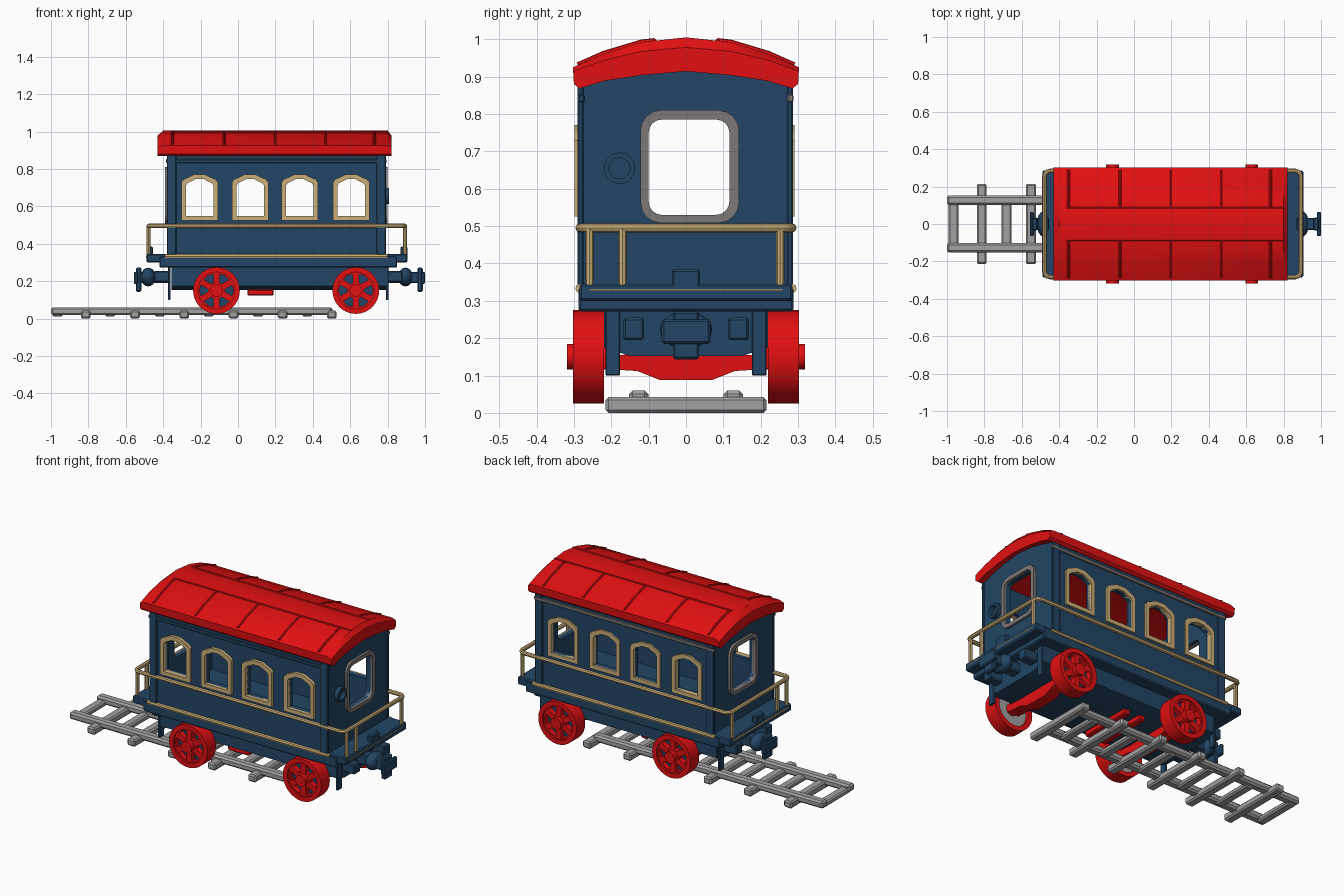
import bpy, bmesh, math
from mathutils import Matrix, Vector

if "Cube" in bpy.data.objects:
    bpy.data.objects.remove(bpy.data.objects["Cube"])


def mat(name, r, g, b):
    m = bpy.data.materials.new(name)
    m.diffuse_color = (r, g, b, 1)
    m.use_nodes = True
    m.node_tree.nodes["Principled BSDF"].inputs["Base Color"].default_value = m.diffuse_color
    return m


BLUE = mat("navy_blue", 0.016, 0.06, 0.13)
RED = mat("bright_red", 0.76, 0.005, 0.006)
TAN = mat("pale_brass", 0.60, 0.43, 0.19)
GREY = mat("rail_grey", 0.36, 0.36, 0.36)
DARK = mat("frame_grey", 0.20, 0.19, 0.185)

# local X, local Y, extrusion direction
SIDE = Matrix(((1, 0, 0), (0, 0, -1), (0, 1, 0))).to_4x4()   # drawn in x, z
END = Matrix(((0, 0, 1), (1, 0, 0), (0, 1, 0))).to_4x4()     # drawn in y, z
FLAT = Matrix.Identity(4)                                    # drawn in x, y


def add(name, me, m):
    me.materials.clear()
    me.materials.append(m)
    ob = bpy.data.objects.new(name, me)
    bpy.context.collection.objects.link(ob)
    return ob


def from_curve(name, cu, m, xf):
    tmp = bpy.data.objects.new("tmp", cu)
    bpy.context.collection.objects.link(tmp)
    dg = bpy.context.evaluated_depsgraph_get()
    me = bpy.data.meshes.new_from_object(tmp.evaluated_get(dg))
    bpy.data.objects.remove(tmp)
    bm = bmesh.new()
    bm.from_mesh(me)
    bmesh.ops.remove_doubles(bm, verts=bm.verts, dist=1e-5)
    bmesh.ops.transform(bm, matrix=xf, verts=bm.verts)
    bmesh.ops.recalc_face_normals(bm, faces=bm.faces)
    bm.to_mesh(me)
    bm.free()
    return add(name, me, m)


def spline(cu, pts, cyclic):
    s = cu.splines.new('POLY')
    s.points.add(len(pts) - 1)
    for p, c in zip(s.points, pts):
        p.co = (*c, 0, 1) if len(c) == 2 else (*c, 1)
    s.use_cyclic_u = cyclic


def panel(name, loops, lo, hi, plane, m):
    """Flat outline with holes, extruded between lo and hi on the world axis."""
    cu = bpy.data.curves.new(name, 'CURVE')
    cu.dimensions, cu.fill_mode = '2D', 'BOTH'
    cu.extrude = (hi - lo) / 2
    for pts in loops:
        spline(cu, pts, True)
    c = (lo + hi) / 2
    off = {id(SIDE): (0, c, 0), id(END): (c, 0, 0), id(FLAT): (0, 0, c)}[id(plane)]
    return from_curve(name, cu, m, Matrix.Translation(off) @ plane)


def tube(name, pts, r, m, cyclic=False):
    cu = bpy.data.curves.new(name, 'CURVE')
    cu.dimensions = '3D'
    cu.bevel_depth, cu.bevel_resolution, cu.use_fill_caps = r, 2, True
    spline(cu, pts, cyclic)
    return from_curve(name, cu, m, FLAT)


def box(name, x0, x1, y0, y1, z0, z1, m, bevel=0.006):
    bm = bmesh.new()
    bmesh.ops.create_cube(bm, size=1)
    bmesh.ops.scale(bm, vec=(x1 - x0, y1 - y0, z1 - z0), verts=bm.verts)
    bmesh.ops.translate(bm, vec=((x0 + x1) / 2, (y0 + y1) / 2, (z0 + z1) / 2), verts=bm.verts)
    if bevel:
        bmesh.ops.bevel(bm, geom=bm.edges[:], offset=bevel, segments=1, affect='EDGES')
    me = bpy.data.meshes.new(name)
    bm.to_mesh(me)
    bm.free()
    return add(name, me, m)


def ball(name, loc, scale, m):
    bm = bmesh.new()
    bmesh.ops.create_uvsphere(bm, u_segments=16, v_segments=10, radius=1)
    bmesh.ops.transform(bm, matrix=Matrix.Translation(loc) @ Matrix.Diagonal((*scale, 1)), verts=bm.verts)
    me = bpy.data.meshes.new(name)
    bm.to_mesh(me)
    bm.free()
    return add(name, me, m)


def circle(cx, cy, r, n=32):
    return [(cx + r * math.cos(2 * math.pi * i / n), cy + r * math.sin(2 * math.pi * i / n)) for i in range(n)]


def rrect(x0, x1, y0, y1, r, k=5):
    out = []
    for cx, cy, a0 in ((x1 - r, y1 - r, 0), (x0 + r, y1 - r, 90), (x0 + r, y0 + r, 180), (x1 - r, y0 + r, 270)):
        for i in range(k):
            a = math.radians(a0 + 90 * i / (k - 1))
            out.append((cx + r * math.cos(a), cy + r * math.sin(a)))
    return out


def arch(cx, w, z0, z1):
    """Window outline with shouldered top."""
    s = z1 - z0
    half = [(w, 0), (w, s * .83), (w * .85, s * .9), (w * .6, s * .94), (w * .3, s)]
    pts = half + [(-x, z) for x, z in reversed(half)]
    return [(cx + x, z0 + z) for x, z in pts]


# --- cabin walls with window openings and frames
windows = (-0.205, 0.065, 0.33, 0.605)
for side, y in (("front", -0.265), ("back", 0.265)):
    holes = [arch(c, 0.074, 0.548, 0.745) for c in windows]
    wall = [(-0.375, 0.32), (0.785, 0.32), (0.785, 0.885), (-0.375, 0.885)]
    panel(side + "_wall", [wall] + holes, y - 0.015, y + 0.015, SIDE, BLUE)
    yo = math.copysign(0.28, y)
    for c, h in zip(windows, holes):
        panel(side + "_window_frame", [arch(c, 0.098, 0.525, 0.77), h], yo - 0.018, yo + 0.01, SIDE, TAN)
    box(side + "_cornice", -0.385, 0.795, yo - 0.008, yo + 0.008, 0.832, 0.852,
        DARK if y > 0 else BLUE, 0.003)
    for x in (-0.355, 0.765):
        box(side + "_corner_post", x - 0.025, x + 0.025, yo - 0.01, yo + 0.006, 0.34, 0.88, BLUE, 0.004)
    tube(side + "_lower_trim", [(-0.39, yo * 1.015, 0.333), (0.80, yo * 1.015, 0.333)], 0.012, TAN)

gable = [(-0.28, 0.32), (0.28, 0.32), (0.28, 0.885), (0.14, 0.93), (0, 0.945), (-0.14, 0.93), (-0.28, 0.885)]
opening = rrect(-0.10, 0.116, 0.53, 0.785, 0.035)
for x, o in ((-0.36, -0.375), (0.77, 0.785)):
    panel("end_wall", [gable, opening], x - 0.015, x + 0.015, END, BLUE)
    panel("end_opening_frame", [rrect(-0.122, 0.142, 0.508, 0.81, 0.055), opening], o - 0.014, o + 0.014, END, DARK)
panel("porthole_ring", [circle(-0.178, 0.655, 0.042, 20), circle(-0.178, 0.655, 0.028, 20)], 0.78, 0.808, END, BLUE)

# --- curved roof, lofted with tapered ends
top = [(0.30, 0.88), (0.302, 0.925), (0.22, 0.962), (0.12, 0.992), (0, 1.005)]
under = [(0, 0.925), (0.12, 0.912), (0.22, 0.888), (0.285, 0.868)]
half = under + top
ring = half + [(-y, z) for y, z in reversed(half[1:-1])]
bm = bmesh.new()
rows = []
for x, k in ((-0.43, 0.8), (-0.40, 1), (0.80, 1), (0.822, 0.8)):
    rows.append([bm.verts.new((x, y, z if z < 0.9 else 0.87 + (z - 0.87) * k)) for y, z in ring])
n = len(ring)
for a, b in zip(rows, rows[1:]):
    for i in range(n):
        bm.faces.new((a[i], a[(i + 1) % n], b[(i + 1) % n], b[i]))
for r in (rows[0], rows[-1]):
    bm.faces.new(r)
bmesh.ops.recalc_face_normals(bm, faces=bm.faces)
bmesh.ops.triangulate(bm, faces=[f for f in bm.faces if len(f.verts) > 4])
me = bpy.data.meshes.new("roof")
bm.to_mesh(me)
bm.free()
add("roof", me, RED)

# raised seams on the roof
for s in (-1, 1):
    tube("roof_long_seam", [(-0.36, s * 0.085, 0.996), (0.80, s * 0.085, 0.996)], 0.006, RED)
    for x in (-0.35, -0.075, 0.20, 0.47, 0.73):
        tube("roof_cross_seam", [(x, s * 0.085, 0.996), (x, s * 0.12, 0.992),
                                 (x, s * 0.22, 0.962), (x, s * 0.29, 0.931)], 0.007, RED)

# --- floor, chassis and end platforms
box("floor", -0.42, 0.85, -0.288, 0.288, 0.272, 0.335, BLUE)
panel("chassis", [[(-0.22, 0.29), (0.22, 0.29), (0.22, 0.175), (0.15, 0.152), (-0.15, 0.152), (-0.22, 0.175)]],
      -0.355, 0.80, END, BLUE)
for x0, x1, s in ((-0.49, -0.37, -1), (0.785, 0.905, 1)):
    box("platform", x0, x1, -0.285, 0.285, 0.30, 0.345, BLUE)
    tip, plat, inner = (1.0, 0.905, 0.79) if s > 0 else (-0.557, -0.49, -0.36)

    def span(a, b):
        return min(a, b), max(a, b)
    box("platform_latch", *span(plat, plat - s * 0.035), -0.038, 0.038, 0.33, 0.385, BLUE)
    box("draw_bar", *span(inner, tip - s * 0.02), -0.032, 0.032, 0.19, 0.25, BLUE)
    ball("coupler_knuckle", (plat - s * 0.01, 0, 0.222), (0.04, 0.07, 0.05), BLUE)
    box("coupler_head", *span(tip - s * 0.022, tip), -0.065, 0.065, 0.185, 0.25, BLUE)
    box("coupler_pin", *span(tip - s * 0.04, tip - s * 0.012), -0.035, 0.035, 0.143, 0.272, BLUE)
    for y in (-0.14, 0.14):
        box("buffer", *span(inner, inner + s * 0.09), y - 0.028, y + 0.028, 0.195, 0.255, BLUE)
        box("step_plate", *span(inner, inner + s * 0.015), y * 1.4 - 0.02, y * 1.4 + 0.02, 0.10, 0.28, BLUE, 0.003)

# --- railings
loop = rrect(-0.478, 0.892, -0.284, 0.284, 0.03, 4)
tube("hand_rail", [(x, y, 0.495) for x, y in loop], 0.012, TAN, True)
for x in (-0.478, 0.892):
    tube("lower_rail", [(x, -0.258, 0.328), (x, 0.258, 0.328)], 0.014, TAN)
    for y in (-0.258, -0.17, 0.252):
        tube("rail_post", [(x, y, 0.32), (x, y, 0.495)], 0.011, TAN)

# --- spoked wheels and axles
for wx in (-0.115, 0.63):
    panel("axle_beam", [[(-0.225, 0.155), (0.225, 0.155), (0.225, 0.118), (0.13, 0.112), (0.07, 0.088),
                         (-0.07, 0.088), (-0.13, 0.112), (-0.225, 0.118)]], wx - 0.035, wx + 0.035, END, RED)
    for s in (-1, 1):
        def disc(name, loops, a, b, m):
            panel(name, loops, min(s * a, s * b), max(s * a, s * b), SIDE, m)
        holes = []
        for i in range(6):
            a = math.radians(60 * i)
            holes.append([(wx + r * math.cos(a + t), 0.15 + r * math.sin(a + t))
                          for r, t in ((0.045, -0.16), (0.088, -0.33), (0.092, 0), (0.088, 0.33), (0.045, 0.16))])
        disc("wheel_rim", [circle(wx, 0.15, 0.125), circle(wx, 0.15, 0.098)], 0.22, 0.302, RED)
        disc("wheel_spokes", [circle(wx, 0.15, 0.10)] + holes, 0.262, 0.292, RED)
        disc("wheel_backing", [circle(wx, 0.15, 0.10)], 0.25, 0.258, BLUE)
        disc("wheel_inner_plate", [circle(wx, 0.15, 0.10)], 0.24, 0.249, GREY)
        disc("wheel_hub", [circle(wx, 0.15, 0.034, 16)], 0.21, 0.318, RED)

# red brake frame below the chassis
for x in (0.07, 0.17):
    box("brake_bar", x - 0.02, x + 0.02, -0.15, 0.15, 0.122, 0.156, RED)
box("brake_cross_bar", 0.05, 0.19, -0.17, -0.13, 0.122, 0.156, RED)

# --- track
for y in (-0.127, 0.127):
    box("track_rail", -1.0, 0.505, y - 0.026, y + 0.026, 0.018, 0.06, GREY, 0.01)
for i in range(12):
    x = -0.945 + 0.1315 * i - 0.02 * (i == 0)
    w = 0.215 if i % 2 else 0.13
    box("sleeper", x - 0.026, x + 0.026, -w, w, 0.01 * (i % 2 == 0), 0.042, GREY, 0.008)

bpy.ops.object.select_all(action='SELECT')
bpy.context.view_layer.objects.active = bpy.context.selected_objects[0]
bpy.ops.object.shade_smooth_by_angle(angle=math.radians(35))
